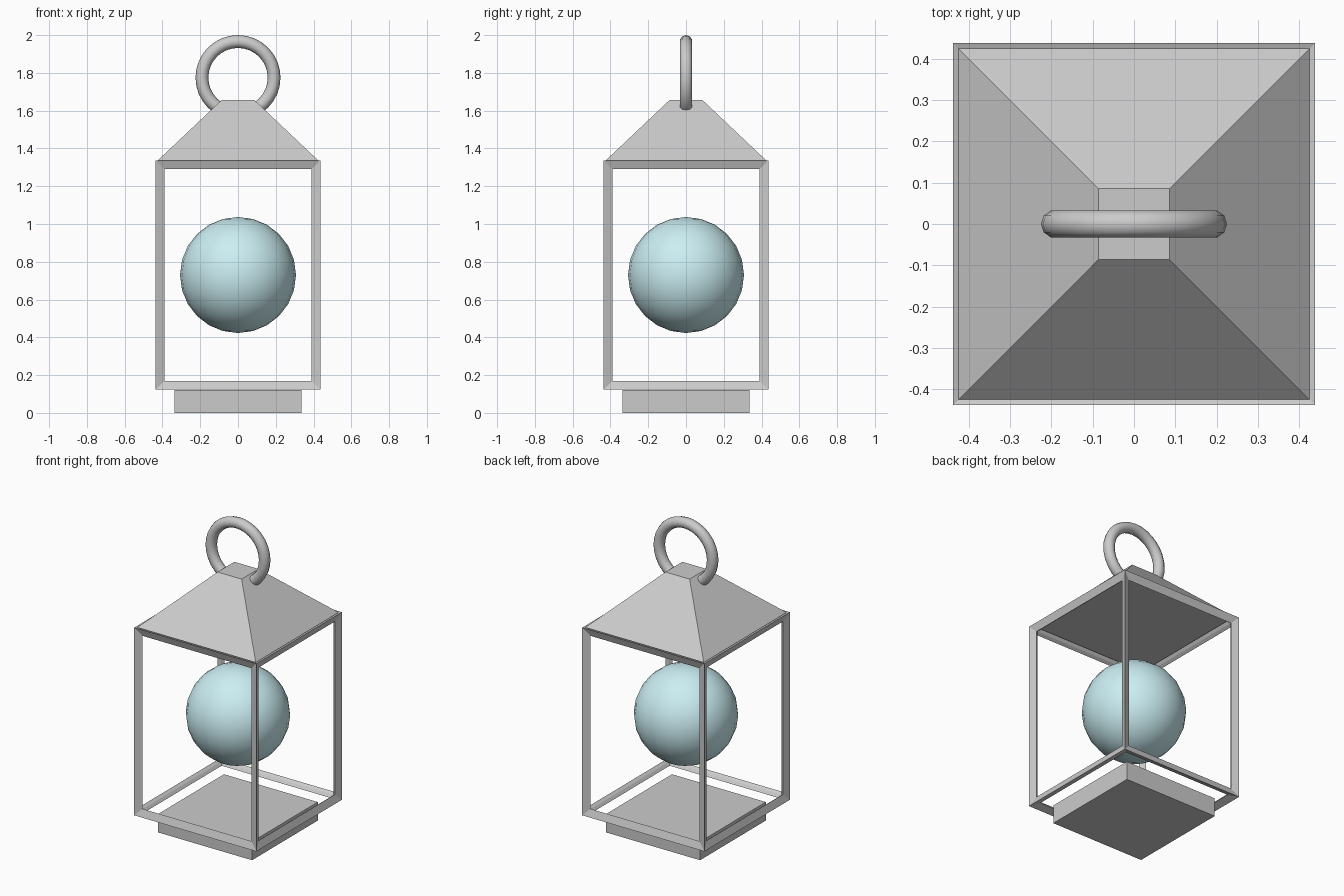
import bpy
from math import pi, radians

if "Cube" in bpy.data.objects:
    bpy.data.objects.remove(bpy.data.objects["Cube"])


def named(name):
    ob = bpy.context.object
    ob.name = name
    ob.data.name = name
    return ob


def box(name, half_x, half_y, z0, z1):
    bpy.ops.mesh.primitive_cube_add(size=2, location=(0, 0, (z0 + z1) / 2))
    ob = named(name)
    ob.scale = (half_x, half_y, (z1 - z0) / 2)
    bpy.ops.object.transform_apply(location=False, rotation=False, scale=True)
    return ob


# Base block under the cage
box("base", 0.336, 0.336, 0, 0.12)

# Open cage: bevelled, mitred bars along the edges of a tall box
frame = box("cage_frame", 0.42, 0.42, 0.14, 1.32)
wire = frame.modifiers.new("bars", 'WIREFRAME')
wire.thickness = 0.06
wire.offset = 0
wire.use_even_offset = True

# Glowing globe
bpy.ops.mesh.primitive_uv_sphere_add(segments=24, ring_count=12, radius=0.307,
                                     location=(0, 0, 0.73))
globe = named("globe")
bpy.ops.object.shade_smooth()
mat = bpy.data.materials.new("pale_blue")
mat.diffuse_color = (0.6, 0.86, 0.9, 1)
mat.use_nodes = True
mat.node_tree.nodes["Principled BSDF"].inputs["Base Color"].default_value = mat.diffuse_color
globe.data.materials.append(mat)

# Four-sided roof with a small flat top
bpy.ops.mesh.primitive_cone_add(vertices=4, radius1=0.6, radius2=0.122, depth=0.32,
                                location=(0, 0, 1.497), rotation=(0, 0, pi / 4))
named("roof")

# Carrying ring, sunk into the roof top
bpy.ops.mesh.primitive_torus_add(major_segments=32, minor_segments=10,
                                 major_radius=0.191, minor_radius=0.034,
                                 location=(0, 0, 1.775), rotation=(pi / 2, 0, 0))
named("carry_ring")
bpy.ops.object.shade_smooth_by_angle(angle=radians(60))
